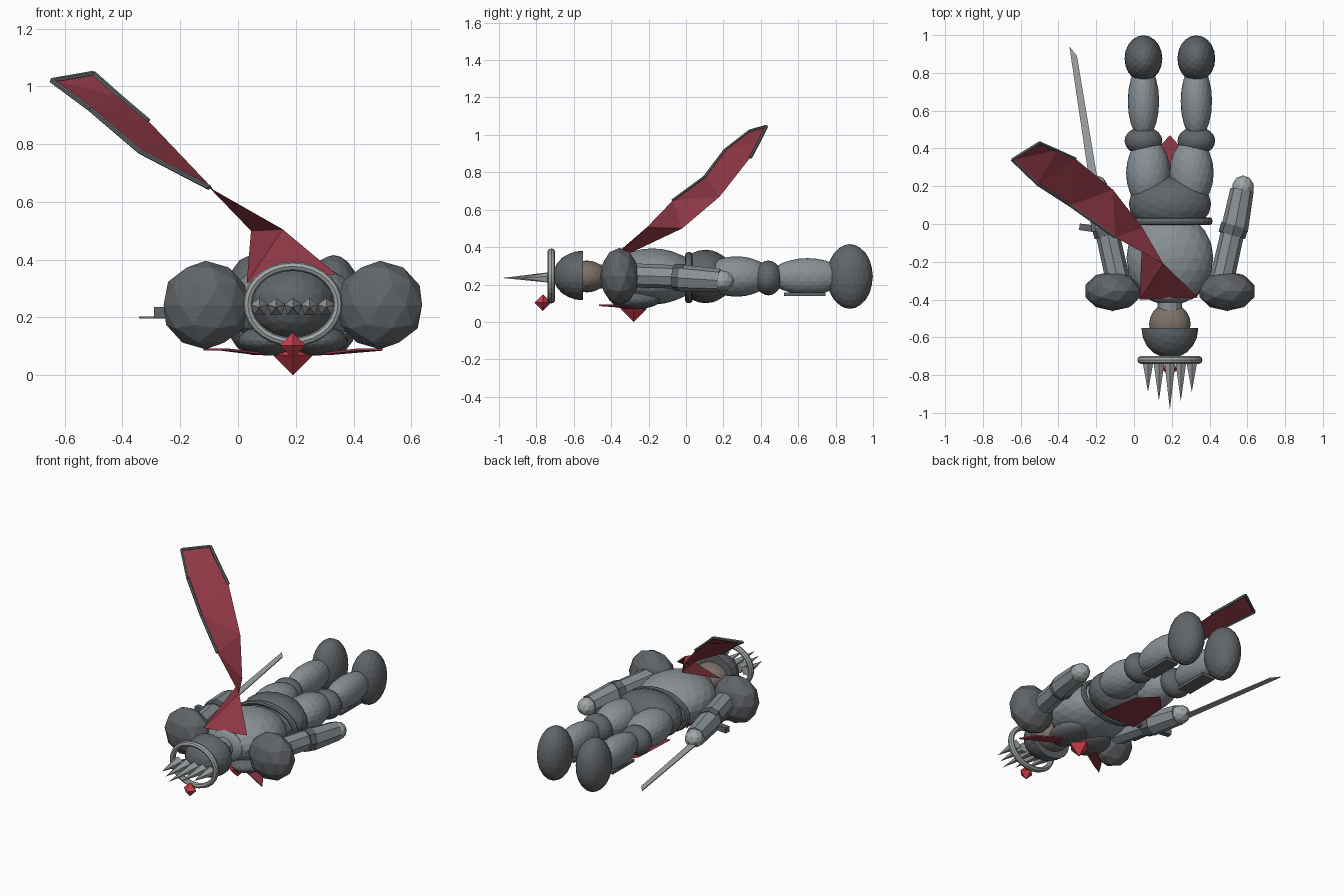
import bpy, bmesh, math
from mathutils import Vector, Matrix

if "Cube" in bpy.data.objects:
    bpy.data.objects.remove(bpy.data.objects["Cube"])

CX, CZ = 0.19, 0.243          # body axis (runs along y)


def material(name, rgb):
    m = bpy.data.materials.new(name)
    m.diffuse_color = (*rgb, 1)
    m.use_nodes = True
    m.node_tree.nodes["Principled BSDF"].inputs["Base Color"].default_value = m.diffuse_color
    return m


RED = material("red_cloth", (0.28, 0.04, 0.06))
GEM = material("red_gem", (0.6, 0.05, 0.07))
SKIN = material("skin", (0.2, 0.165, 0.14))
DARK = material("dark_steel", (0.12, 0.13, 0.14))
STEEL = material("steel", (0.25, 0.28, 0.3))
PALE = material("pale_steel", (0.36, 0.38, 0.39))


def finish(name, bm, mat):
    bmesh.ops.recalc_face_normals(bm, faces=bm.faces)
    me = bpy.data.meshes.new(name)
    bm.to_mesh(me)
    bm.free()
    me.materials.append(mat)
    ob = bpy.data.objects.new(name, me)
    bpy.context.collection.objects.link(ob)
    return ob


def ball(name, c, r, mat=STEEL, sub=3, cut_y=None):
    bm = bmesh.new()
    bmesh.ops.create_icosphere(bm, subdivisions=sub, radius=1,
                               matrix=Matrix.Translation(c) @ Matrix.Diagonal((*r, 1)))
    if cut_y is not None:      # keep the part in front of cut_y
        g = bm.verts[:] + bm.edges[:] + bm.faces[:]
        res = bmesh.ops.bisect_plane(bm, geom=g, plane_co=(0, cut_y, 0),
                                     plane_no=(0, 1, 0), clear_outer=True)
        edges = [e for e in res["geom_cut"] if isinstance(e, bmesh.types.BMEdge)]
        bmesh.ops.contextual_create(bm, geom=edges)
    return finish(name, bm, mat)


def rod(name, a, b, r1, r2, mat=STEEL, sides=8):
    a, b = Vector(a), Vector(b)
    d = b - a
    M = Matrix.Translation((a + b) / 2) @ d.to_track_quat('Z', 'Y').to_matrix().to_4x4()
    bm = bmesh.new()
    bmesh.ops.create_cone(bm, cap_ends=True, segments=sides, radius1=r1, radius2=r2,
                          depth=d.length, matrix=M)
    return finish(name, bm, mat)


def box(name, c, s, mat=STEEL, rz=0):
    bm = bmesh.new()
    bmesh.ops.create_cube(bm, size=1, matrix=Matrix.Translation(c)
                          @ Matrix.Rotation(rz, 4, 'Z') @ Matrix.Diagonal((*s, 1)))
    return finish(name, bm, mat)


def ring(name, c, rx, rz, tube_r, tube_y, mat, n=28, k=8):
    # elliptical hoop around the body axis
    bm = bmesh.new()
    rows = []
    for i in range(n):
        a = 2 * math.pi * i / n
        row = []
        for j in range(k):
            t = 2 * math.pi * j / k
            o = tube_r * math.cos(t)
            row.append(bm.verts.new((c[0] + (rx + o) * math.cos(a), c[1] + tube_y * math.sin(t),
                                     c[2] + (rz + o) * math.sin(a))))
        rows.append(row)
    for i in range(n):
        p, q = rows[i], rows[(i + 1) % n]
        for j in range(k):
            bm.faces.new((p[j], q[j], q[(j + 1) % k], p[(j + 1) % k]))
    return finish(name, bm, mat)


def gem(name, c, r):
    bm = bmesh.new()
    for s in (1, -1):
        bmesh.ops.create_cone(bm, segments=4, radius1=r, radius2=0, depth=s * r,
                              matrix=Matrix.Translation((c[0], c[1], c[2] + s * r / 2)))
    bmesh.ops.remove_doubles(bm, verts=bm.verts, dist=1e-4)
    return finish(name, bm, GEM)


def sheet(name, pts, mat, thick=0.0):
    bm = bmesh.new()
    f = bm.faces.new([bm.verts.new(p) for p in pts])
    if thick:
        res = bmesh.ops.extrude_face_region(bm, geom=[f])
        vs = [v for v in res["geom"] if isinstance(v, bmesh.types.BMVert)]
        bmesh.ops.translate(bm, verts=vs, vec=(0, 0, thick))
    return finish(name, bm, mat)


# torso, belt and hips
ball("torso", (CX, -0.18, CZ), (0.23, 0.245, 0.15))
ring("belt", (CX, 0.015, 0.237), 0.212, 0.123, 0.014, 0.02, DARK)
ball("hips", (CX, 0.105, CZ), (0.218, 0.15, 0.143), DARK)
ball("collar", (CX, -0.385, CZ), (0.115, 0.04, 0.1))
rod("neck", (CX, -0.5, CZ), (CX, -0.37, CZ), 0.065, 0.065, STEEL, 12)

# head, helmet and crown
ball("head", (CX, -0.53, CZ), (0.11, 0.11, 0.085), SKIN)
ball("helmet", (CX, -0.555, CZ + 0.005), (0.15, 0.155, 0.132), DARK, 3, -0.55)
ring("crown_band", (CX, -0.72, 0.246), 0.156, 0.131, 0.016, 0.02, PALE)
for i in range(-2, 3):
    x = CX + i * 0.058
    rod("crown_spike", (x, -0.72, 0.235), (x, -0.985 + 0.048 * abs(i), 0.235), 0.032, 0, PALE, 5)
gem("crown_gem", (CX, -0.765, 0.103), 0.045)
gem("chest_gem", (CX, -0.28, 0.07), 0.07)

# paired parts
for s in (-1, 1):
    def P(dx, y, z):
        return (CX + s * dx, y, z)

    ball("chest_plate", P(0.085, -0.27, 0.12), (0.105, 0.135, 0.052), DARK)
    sheet("chest_trim", [P(0.09, -0.32, 0.07), P(0.13, -0.27, 0.07), P(0.25, -0.37, 0.085),
                         P(0.31, -0.465, 0.085), P(0.23, -0.42, 0.085)], RED, 0.008)
    # arm
    ball("pauldron", P(0.302, -0.355, CZ), (0.153, 0.105, 0.153), DARK, 2)
    rod("upper_arm", P(0.27, -0.32, 0.25), P(0.335, -0.03, 0.24), 0.065, 0.062)
    rod("elbow", P(0.328, -0.06, 0.238), P(0.342, -0.01, 0.236), 0.073, 0.073, DARK)
    rod("forearm", P(0.342, -0.03, 0.235), P(0.382, 0.18, 0.222), 0.072, 0.062)
    ball("hand", P(0.387, 0.192, 0.22), (0.058, 0.065, 0.056), PALE, 2)
    # leg
    ball("thigh", P(0.115, 0.27, CZ), (0.117, 0.185, 0.108))
    ball("knee", P(0.14, 0.44, 0.235), (0.1, 0.075, 0.093), DARK)
    ball("shin", P(0.14, 0.65, 0.243), (0.083, 0.2, 0.098))
    box("greave", P(0.14, 0.635, 0.148), (0.09, 0.22, 0.018), DARK)
    ball("boot", P(0.14, 0.876, CZ), (0.1, 0.123, 0.173), DARK)

# loincloth
sheet("loincloth", [(0.06, 0.07, 0.092), (0.32, 0.07, 0.092), (0.29, 0.36, 0.08),
                    (CX, 0.47, 0.077), (0.09, 0.36, 0.08)], RED)

# sword held along the arm
sheet("sword_blade", [(-0.15, -0.02, 0.197), (-0.2, -0.02, 0.197), (-0.342, 0.94, 0.197),
                      (-0.302, 0.89, 0.197)], PALE, 0.006)
box("sword_guard", (-0.18, -0.03, 0.218), (0.22, 0.035, 0.035), DARK, -0.14)
rod("sword_grip", (-0.18, -0.03, 0.21), (-0.155, -0.19, 0.21), 0.018, 0.018, DARK)

# cape flung up from the shoulders: matching points on its two edges
A = [(0.03, -0.40, 0.32), (0.045, -0.02, 0.50), (-0.11, 0.18, 0.67),
     (-0.31, 0.345, 0.88), (-0.41, 0.39, 0.965), (-0.50, 0.43, 1.045)]
B = [(0.34, -0.39, 0.35), (0.155, -0.21, 0.505), (-0.10, -0.07, 0.65),
     (-0.34, 0.10, 0.775), (-0.51, 0.21, 0.92), (-0.645, 0.34, 1.02)]
bm = bmesh.new()
va, vb = [[bm.verts.new(p) for p in e] for e in (A, B)]
for i in range(5):
    bm.faces.new((va[i], vb[i], vb[i + 1]))
    bm.faces.new((va[i], vb[i + 1], va[i + 1]))
finish("cape", bm, RED)

# steel trim along the free edge of the cape
edge = B[2:] + A[:2:-1]
for p, q in zip(edge, edge[1:]):
    rod("cape_trim", p, q, 0.009, 0.009, DARK, 6)
